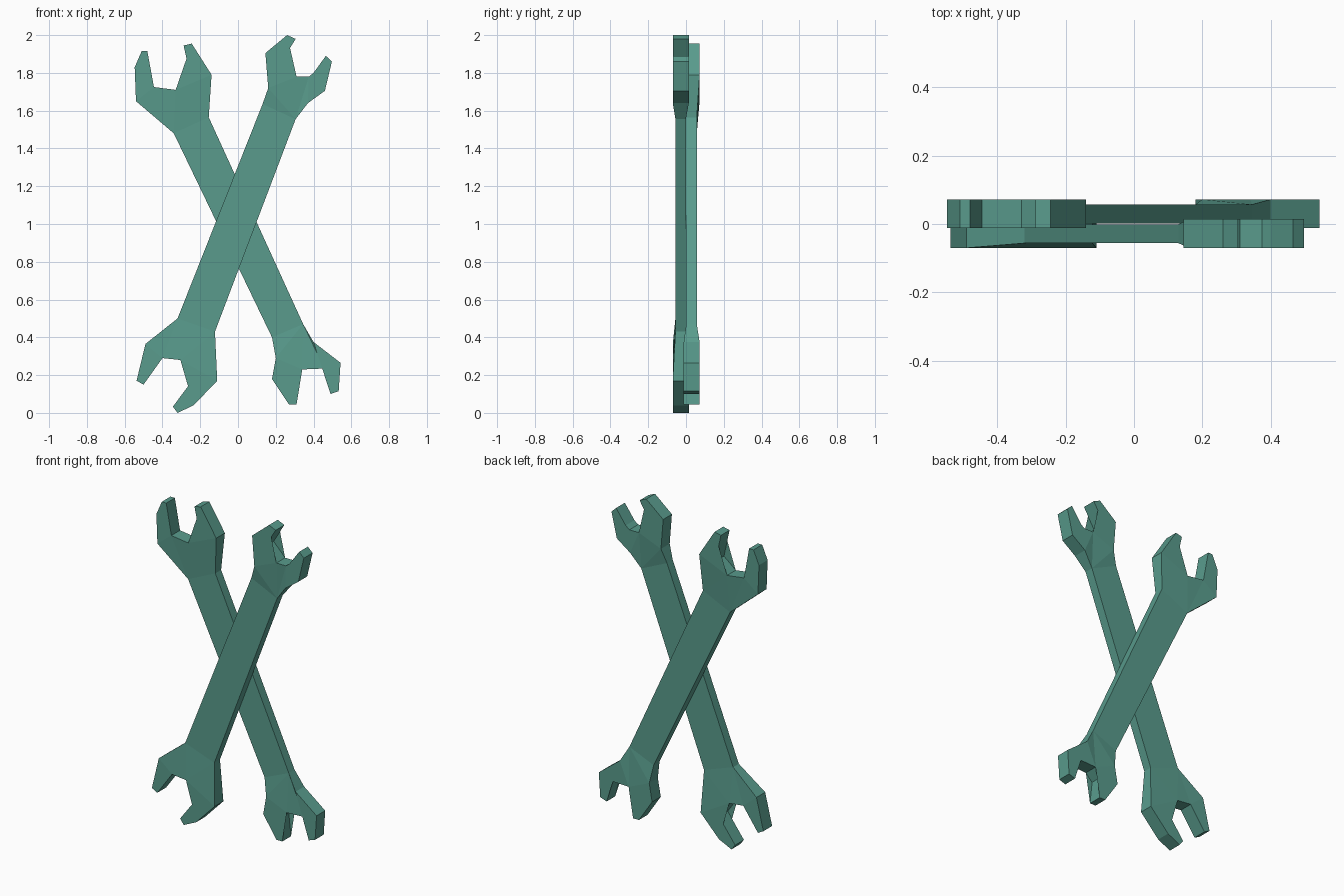
import bpy, bmesh

if "Cube" in bpy.data.objects:
    bpy.data.objects.remove(bpy.data.objects["Cube"])

green = bpy.data.materials.new("muted_teal_green")
green.diffuse_color = (0.10, 0.33, 0.265, 1)
green.use_nodes = True
green.node_tree.nodes["Principled BSDF"].inputs["Base Color"].default_value = green.diffuse_color


def wrench(name, heads, thin, thick):
    """heads: (left, right) arm outlines, each running handle end, neck, tip, notch floor.
    Only the handle ends are thin; everything else has the head thickness."""
    bm = bmesh.new()
    layers = []                                   # front and back vertices of each arm
    for arms in heads:
        layers.append([[[bm.verts.new((x, (thin if i == 0 else thick)[s], z))
                         for i, (x, z) in enumerate(arm)] for arm in arms] for s in (0, 1)])

    # flat faces: handle, neck and the two arms of each jaw
    for s in (0, 1):
        (tl, tr), (bl, br) = layers[0][s], layers[1][s]
        bm.faces.new((tl[0], tr[0], br[0], bl[0]))
        for l, r in ((tl, tr), (bl, br)):
            bm.faces.new((l[0], l[1], l[-1], r[-1], r[1], r[0]))
            bm.faces.new(l[1:])
            bm.faces.new(r[1:])

    # side walls around the outline
    (tl, tr), (bl, br) = layers[0][0], layers[1][0]
    (tl2, tr2), (bl2, br2) = layers[0][1], layers[1][1]
    front = tl + tr[::-1] + br + bl[::-1]
    back = tl2 + tr2[::-1] + br2 + bl2[::-1]
    for i in range(len(front)):
        j = (i + 1) % len(front)
        bm.faces.new((front[i], front[j], back[j], back[i]))

    bmesh.ops.triangulate(bm, faces=[f for f in bm.faces if len(f.verts) > 4])
    bmesh.ops.recalc_face_normals(bm, faces=bm.faces)
    me = bpy.data.meshes.new(name)
    bm.to_mesh(me)
    bm.free()
    me.materials.append(green)
    ob = bpy.data.objects.new(name, me)
    bpy.context.collection.objects.link(ob)


# front wrench: lower left to upper right
front_top = (
    [(.13, 1.635), (.16, 1.72), (.145, 1.905), (.26, 2.0), (.305, 1.98), (.232, 1.86), (.31, 1.78)],
    [(.305, 1.555), (.37, 1.64), (.46, 1.705), (.497, 1.86), (.465, 1.89), (.40, 1.80), (.375, 1.78)])
front_bottom = (
    [(-.32, .50), (-.49, .365), (-.537, .17), (-.5, .15), (-.40, .29)],
    [(-.122, .43), (-.11, .17), (-.235, .04), (-.32, 0), (-.345, .033), (-.235, .18), (-.305, .28)])
wrench("front_wrench", (front_top, front_bottom), (-.056, -.001), (-.07, .015))

# back wrench: upper left to lower right
back_top = (
    [(-.34, 1.48), (-.54, 1.65), (-.547, 1.83), (-.51, 1.915), (-.48, 1.915), (-.445, 1.725)],
    [(-.155, 1.565), (-.14, 1.79), (-.245, 1.955), (-.288, 1.945), (-.25, 1.775), (-.33, 1.71)])
back_bottom = (
    [(.18, .40), (.20, .29), (.18, .18), (.27, .045), (.31, .045), (.295, .185), (.34, .23)],
    [(.345, .47), (.40, .375), (.543, .265), (.533, .115), (.49, .10), (.457, .235)])
wrench("back_wrench", (back_top, back_bottom), (.001, .057), (-.012, .072))
